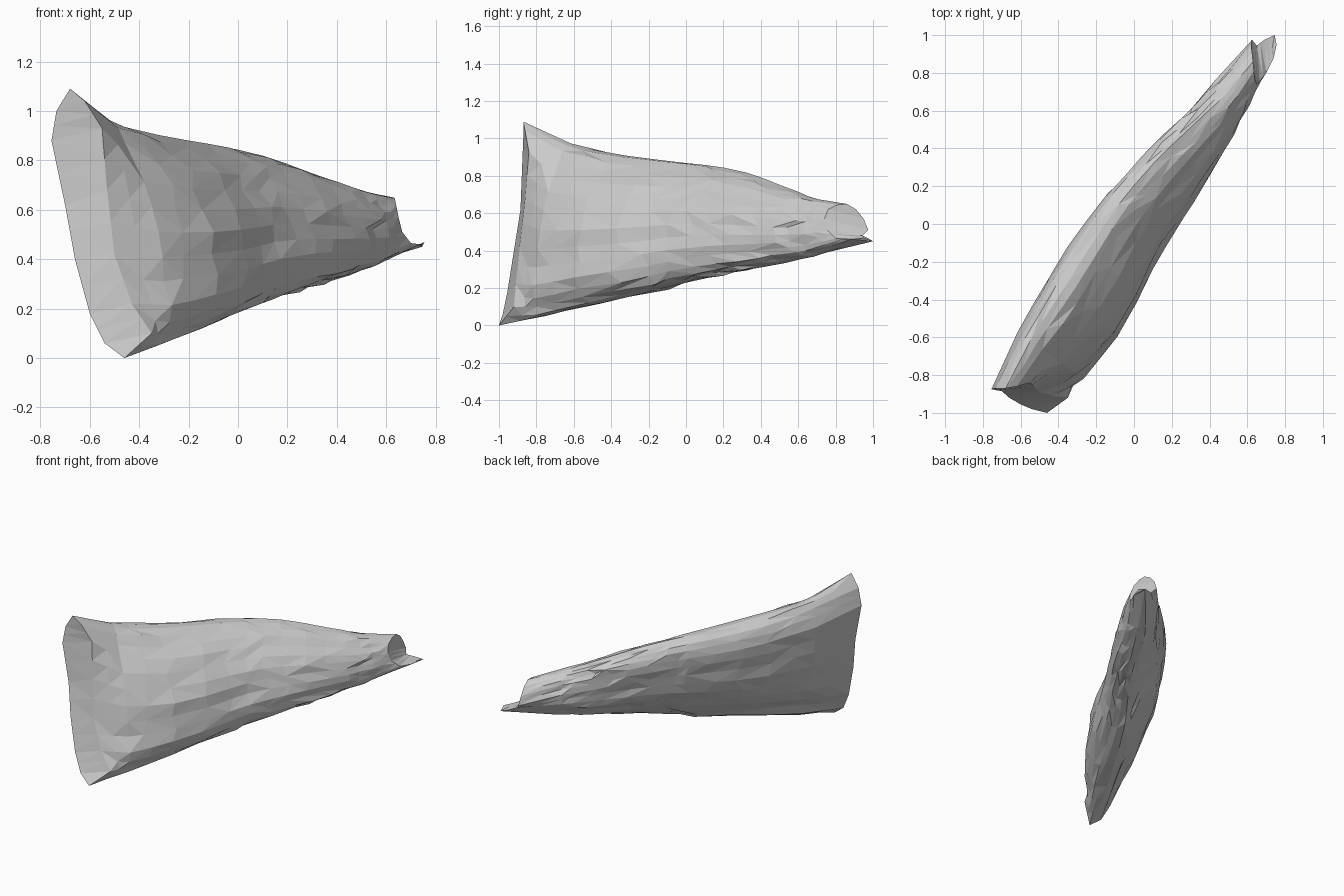
import bpy, bmesh, math, random
from mathutils import Vector

if "Cube" in bpy.data.objects:
    bpy.data.objects.remove(bpy.data.objects["Cube"])

random.seed(4)
SEGS = 28

# Cross-sections along the slanted axis:
# (axis position, top offset, top z, bottom offset, bottom z, half width, sideways bow)
STATIONS = [
    (-0.82, -0.080, 0.975, 0.190, 0.045, 0.150, -0.01),
    (-0.50, -0.100, 0.91, 0.150, 0.11, 0.198, 0.02),
    (-0.10, -0.125, 0.87, 0.100, 0.19, 0.180, 0.02),
    (0.15, -0.120, 0.84, 0.090, 0.25, 0.160, 0.02),
    (0.42, -0.085, 0.785, 0.075, 0.29, 0.145, 0.02),
    (0.68, -0.035, 0.715, 0.050, 0.335, 0.128, 0.01),
    (0.87, -0.010, 0.675, 0.035, 0.37, 0.105, 0.00),
]

# Rims, going round from the top by the front side
WIDE_RIM = [
    (-0.68, -0.87, 1.09), (-0.62, -0.86, 1.04), (-0.55, -0.84, 0.93), (-0.53, -0.86, 0.68),
    (-0.50, -0.89, 0.42), (-0.43, -0.91, 0.22), (-0.35, -0.92, 0.10), (-0.46, -1.00, 0.00),
    (-0.54, -0.98, 0.06), (-0.60, -0.955, 0.18), (-0.66, -0.92, 0.40), (-0.70, -0.885, 0.62),
    (-0.755, -0.875, 0.88), (-0.735, -0.87, 1.00)]
CUFF_RIM = [
    (0.63, 0.86, 0.65), (0.635, 0.81, 0.645), (0.64, 0.76, 0.62), (0.65, 0.74, 0.57),
    (0.665, 0.755, 0.51), (0.70, 0.80, 0.465), (0.74, 0.88, 0.46), (0.755, 0.95, 0.47),
    (0.745, 1.00, 0.45), (0.69, 0.975, 0.465), (0.65, 0.945, 0.48), (0.625, 0.975, 0.51),
    (0.62, 0.95, 0.57), (0.625, 0.91, 0.62)]


def section(t):
    """Smoothly interpolated station values."""
    n = len(STATIONS) - 1
    i = min(int(t), n - 1)
    f = t - i
    out = []
    for p, q, r, s in zip(STATIONS[max(i - 1, 0)], STATIONS[i], STATIONS[i + 1], STATIONS[min(i + 2, n)]):
        out.append(0.5 * (2 * q + (r - p) * f + (2 * p - 5 * q + 4 * r - s) * f * f
                          + (3 * q - p - 3 * r + s) * f ** 3))
    return out


def fold(ang, v):
    """Long drapery creases, strongest below the middle and near the wide end."""
    strength = 0.009 + 0.02 * max(0, -math.cos(ang)) * max(0, 0.5 - v)
    return strength * math.sin(8 * ang + 1.3 * math.sin(2.2 * v)) * math.cos(1.7 * v + 2 * ang)


def body_point(t, j):
    v, ut, zt, ub, zb, w, bow = section(t)
    ang = 2 * math.pi * j / SEGS
    c, s = math.cos(ang), math.sin(ang)
    d = fold(ang, v) + random.uniform(-0.006, 0.006)
    u = (ut + ub) / 2 + c * (ut - ub) / 2 + w * s + bow * s * s + s * d
    z = (zt + zb) / 2 + c * (zt - zb) / 2 + 0.4 * c * d
    if 0 < t < len(STATIONS) - 1:
        v += random.uniform(-0.04, 0.04)
    return Vector((0.808 * u + 0.589 * v, -0.589 * u + 0.808 * v, z))


def rim_ring(pts):
    """Each rim point plus the midpoint to the next."""
    vs = [Vector(p) for p in pts]
    ring = []
    for a, b in zip(vs, vs[1:] + vs[:1]):
        ring += [a, (a + b) / 2]
    return ring


def blend(a, b, f):
    return [p.lerp(q, f) for p, q in zip(a, b)]


# Rings from wide end to cuff
wide, cuff = rim_ring(WIDE_RIM), rim_ring(CUFF_RIM)
body = [[body_point(k * 0.5, j) for j in range(SEGS)] for k in range(2 * len(STATIONS) - 1)]
coords = [wide, blend(wide, body[0], 0.5)] + body + [blend(body[-1], cuff, 0.5), cuff]

# Tapered sleeve wall
bm = bmesh.new()
rings = [[bm.verts.new(p) for p in ring] for ring in coords]
for a, b in zip(rings, rings[1:]):
    for j in range(SEGS):
        k = (j + 1) % SEGS
        if random.random() < 0.5:
            bm.faces.new((a[j], a[k], b[k]))
            bm.faces.new((a[j], b[k], b[j]))
        else:
            bm.faces.new((a[j], a[k], b[j]))
            bm.faces.new((a[k], b[k], b[j]))

# Closed ends: strips across each rim, from back side to front side
half = SEGS // 2
for ring, flip in ((rings[0], True), (rings[-1], False)):
    for j in range(half):
        quad = [ring[j], ring[j + 1], ring[(SEGS - j - 1) % SEGS], ring[(SEGS - j) % SEGS]]
        face = list(dict.fromkeys(quad))
        if len(face) > 2:
            bm.faces.new(face[::-1] if flip else face)
bmesh.ops.recalc_face_normals(bm, faces=bm.faces[:])
bmesh.ops.triangulate(bm, faces=bm.faces[:])

mesh = bpy.data.meshes.new("sleeve")
bm.to_mesh(mesh)
bm.free()
sleeve = bpy.data.objects.new("sleeve", mesh)
bpy.context.collection.objects.link(sleeve)

cloth = bpy.data.materials.new("light grey cloth")
cloth.diffuse_color = (0.6, 0.6, 0.6, 1)
cloth.use_nodes = True
cloth.node_tree.nodes["Principled BSDF"].inputs["Base Color"].default_value = cloth.diffuse_color
mesh.materials.append(cloth)
